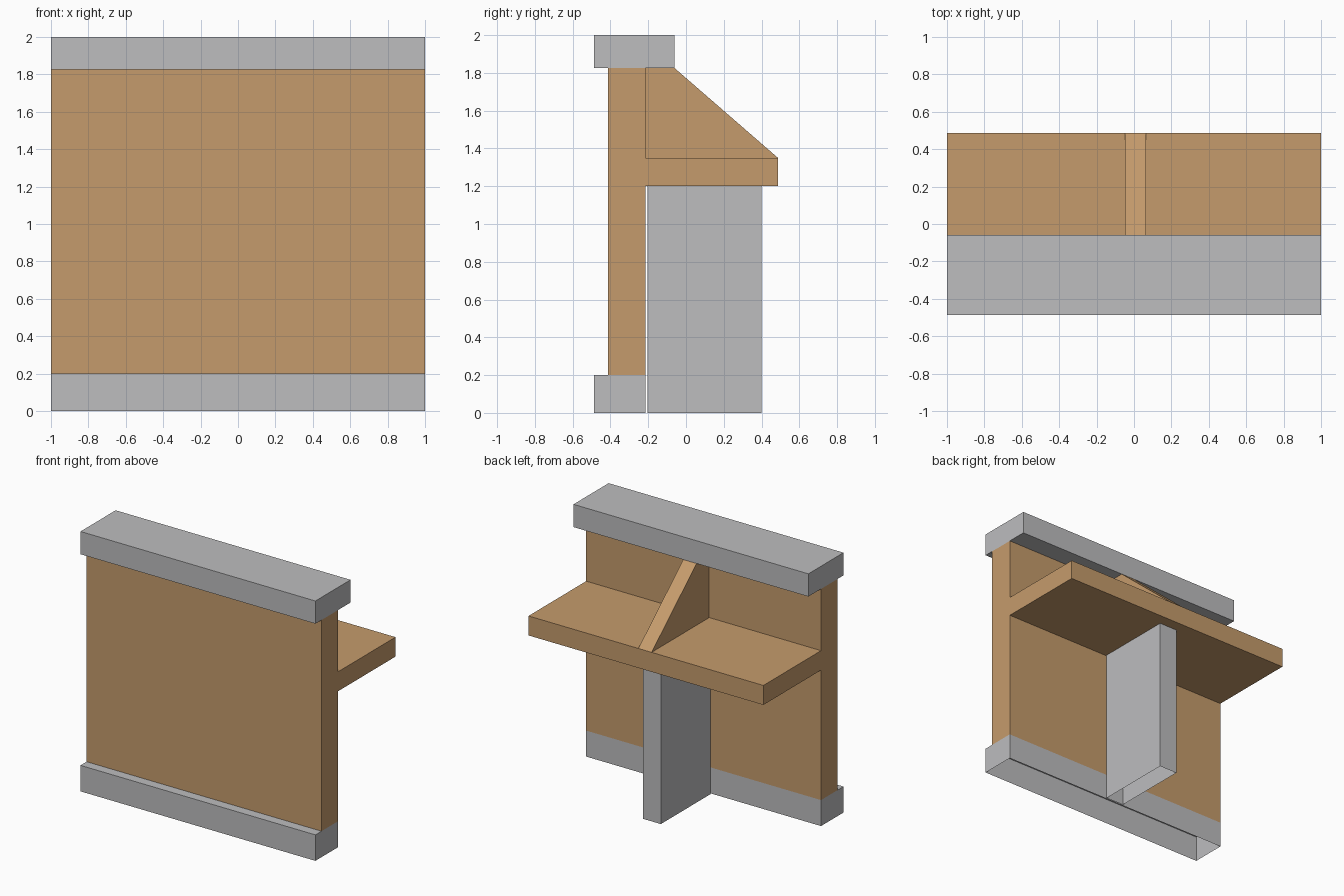
import bpy, bmesh

if "Cube" in bpy.data.objects:
    bpy.data.objects.remove(bpy.data.objects["Cube"])


def material(name, rgb):
    m = bpy.data.materials.new(name)
    m.diffuse_color = (*rgb, 1)
    m.use_nodes = True
    m.node_tree.nodes["Principled BSDF"].inputs["Base Color"].default_value = m.diffuse_color
    return m


GREY = material("concrete grey", (0.51, 0.51, 0.52))
WOOD = material("wood brown", (0.56, 0.33, 0.15))


def extrude_profile(name, profile, x0, x1, mat, open_bottom=False):
    """Extrude a (y, z) profile along x; optionally drop the ground face."""
    bm = bmesh.new()
    face = bm.faces.new([bm.verts.new((x0, y, z)) for y, z in profile])
    ext = bmesh.ops.extrude_face_region(bm, geom=[face], use_keep_orig=True)
    moved = [g for g in ext["geom"] if isinstance(g, bmesh.types.BMVert)]
    bmesh.ops.translate(bm, verts=moved, vec=(x1 - x0, 0, 0))
    bmesh.ops.recalc_face_normals(bm, faces=bm.faces[:])
    if open_bottom:
        low = min(v.co.z for v in bm.verts)
        under = [f for f in bm.faces if all(v.co.z < low + 1e-4 for v in f.verts)]
        bmesh.ops.delete(bm, geom=under, context='FACES_ONLY')
    mesh = bpy.data.meshes.new(name)
    bm.to_mesh(mesh)
    bm.free()
    mesh.materials.append(mat)
    obj = bpy.data.objects.new(name, mesh)
    bpy.context.collection.objects.link(obj)
    return obj


def rect(y0, y1, z0, z1):
    return [(y0, z0), (y1, z0), (y1, z1), (y0, z1)]


FRONT, WALL_F, WALL_B, BACK = -0.487, -0.413, -0.214, 0.487

# Hollow base curb, open underneath
extrude_profile("base_curb", rect(FRONT, WALL_B, 0, 0.2), -1, 1, GREY, True)

# Top cap
extrude_profile("top_cap", rect(FRONT, -0.06, 1.825, 2), -1, 1, GREY)

# Wall panel with the walkway shelf in one profile
extrude_profile("wall_and_walkway", [
    (WALL_F, 0.2), (WALL_B, 0.2), (WALL_B, 1.2), (BACK, 1.2),
    (BACK, 1.35), (WALL_B, 1.35), (WALL_B, 1.825), (WALL_F, 1.825),
], -1, 1, WOOD, True)

# Sloped bracket above the walkway
extrude_profile("bracket", [
    (WALL_B, 1.35), (BACK, 1.35), (-0.06, 1.825), (WALL_B, 1.825),
], -0.048, 0.065, WOOD)

# Support post below the walkway, open underneath
extrude_profile("support_post", rect(-0.205, 0.4, 0, 1.2), -0.066, 0.087, GREY, True)
